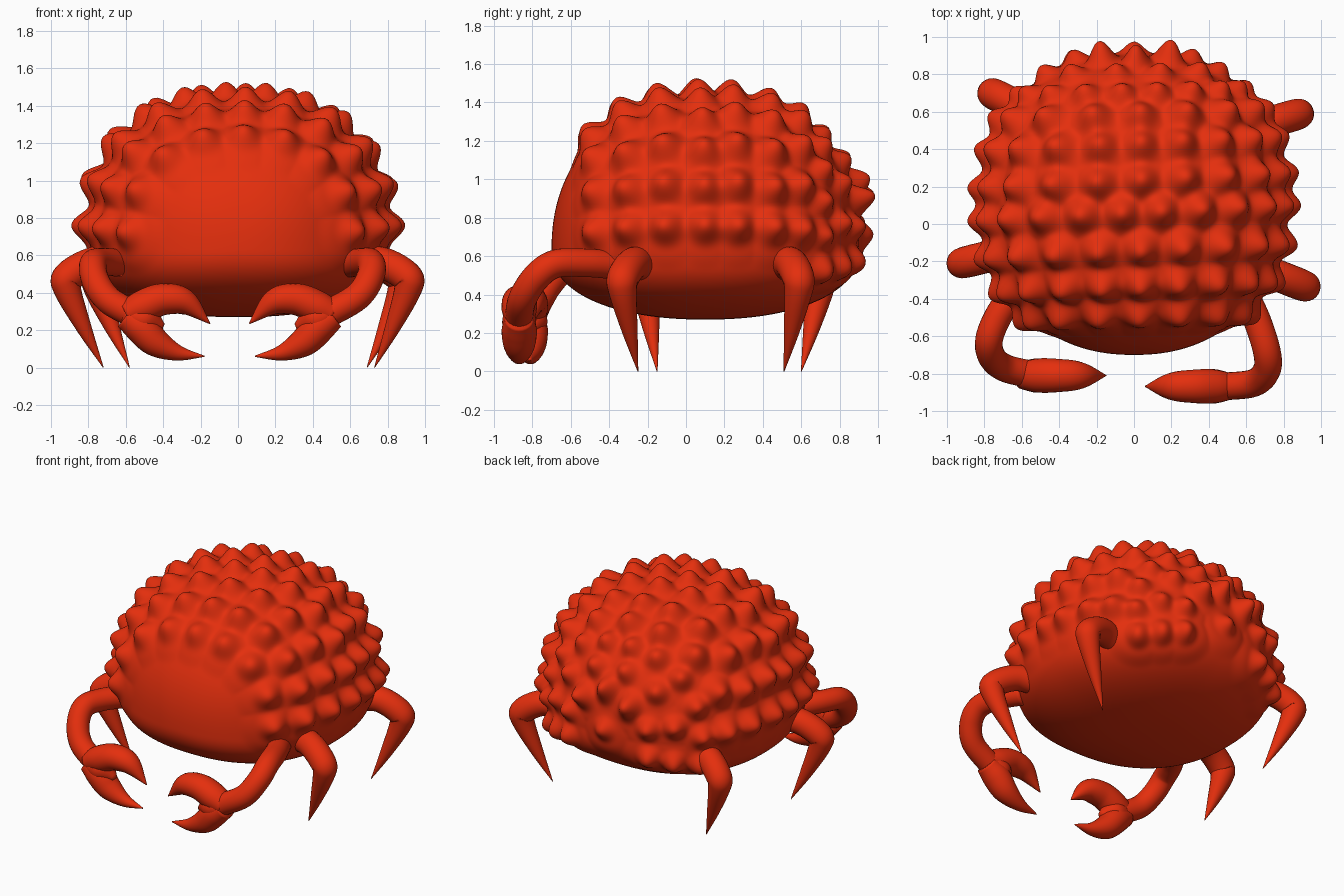
import bpy, bmesh, math
from mathutils import Vector, kdtree

if "Cube" in bpy.data.objects:
    bpy.data.objects.remove(bpy.data.objects["Cube"])

red = bpy.data.materials.new("crab red")
red.diffuse_color = (0.78, 0.028, 0.004, 1)
red.use_nodes = True
red.node_tree.nodes["Principled BSDF"].inputs["Base Color"].default_value = red.diffuse_color


def finish(bm, name):
    bmesh.ops.recalc_face_normals(bm, faces=bm.faces)
    for f in bm.faces:
        f.smooth = True
    me = bpy.data.meshes.new(name)
    bm.to_mesh(me)
    bm.free()
    me.materials.append(red)
    ob = bpy.data.objects.new(name, me)
    bpy.context.collection.objects.link(ob)
    return ob


# ---- tapered tube along a smooth path of (x, y, z, radius) points
def tube(bm, pts, steps=7, sides=24, widen=1.0):
    P = [Vector(p) for p in pts]
    P = [2 * P[0] - P[1]] + P + [2 * P[-1] - P[-2]]
    path = []
    for i in range(1, len(P) - 2):
        a, b, c, d = P[i - 1:i + 3]
        for k in range(steps):
            t = k / steps
            path.append(0.5 * (2 * b + (c - a) * t + (2 * a - 5 * b + 4 * c - d) * t * t
                               + (3 * b - a - 3 * c + d) * t ** 3))
    path.append(P[-2])
    centre = [p.to_3d() for p in path]
    side = Vector((0.31, 0.93, 0.2))
    rings = []
    n = len(path)
    for i, c in enumerate(centre):
        tan = (centre[min(i + 1, n - 1)] - centre[max(i - 1, 0)]).normalized()
        side = (side - tan * side.dot(tan)).normalized()
        up = tan.cross(side)
        r = max(path[i].w, 0.002)
        ring = []
        for j in range(sides):
            a = 2 * math.pi * j / sides
            off = (side * math.cos(a) + up * math.sin(a)) * r
            off.y *= widen
            ring.append(bm.verts.new(c + off))
        rings.append(ring)
    for r0, r1 in zip(rings, rings[1:]):
        for j in range(sides):
            k = (j + 1) % sides
            bm.faces.new((r0[j], r0[k], r1[k], r1[j]))
    bm.faces.new(rings[0])
    bm.faces.new(rings[-1])


# ---- shell: rounded superellipsoid covered in blunt spikes
CENTRE = Vector((0, 0.10, 0.63))
EXP, YEXP = 2.4, 2.2
A, B, UP, DOWN = 0.79, 0.80, 0.79, 0.36


def norm(p):
    c = UP if p.z > 0 else DOWN
    w = abs(p.x / A) ** EXP + abs(p.z / c) ** EXP
    return (w ** (YEXP / EXP) + abs(p.y / B) ** YEXP) ** (1 / YEXP)


def surface(d):
    return d / norm(d)


def normal(p):
    e = 1e-4
    g = [norm(p + Vector([e * (i == j) for j in range(3)]))
         - norm(p - Vector([e * (i == j) for j in range(3)])) for i in range(3)]
    return Vector(g).normalized()


# spikes lie in slightly skewed, staggered arched rows
spikes = []
rows = [-0.475, -0.315, -0.135, 0.06, 0.225, 0.41, 0.56, 0.68, 0.78, 0.85]
for k, y in enumerate(rows):
    s = (1 - abs((y - CENTRE.y) / B) ** YEXP) ** (1 / YEXP)
    back = y > 0.6
    n = max(5, round(2.6 * s / (0.18 if back else 0.21 if k == 0 else 0.235))) + k % 2
    low = math.radians(-10 if back else 9)
    for j in range(n):
        a = low + (math.pi - 2 * low) * j / (n - 1) - 0.05 * math.sin(math.pi * j / (n - 1))
        p = surface(Vector((math.cos(a), 0, math.sin(a)))) * s
        p.y = y - CENTRE.y + 0.05 * p.x
        spikes.append((surface(p), 0.07 if back else 0.075 if k == 0 else 0.09))
for x, z in ((0, 0.40), (0.17, 0.25), (-0.17, 0.25), (0, 0.08)):
    spikes.append((surface(Vector((x, 0.8, z))), 0.06))

tree = kdtree.KDTree(len(spikes))
for i, (p, h) in enumerate(spikes):
    tree.insert(p, i)
tree.balance()


def fade(t):
    return 0.5 + 0.5 * math.cos(math.pi * min(max(t, 0), 1))


# each spike is added on its own, so neighbouring feet merge into ridges
bm = bmesh.new()
bmesh.ops.create_icosphere(bm, subdivisions=7, radius=1)
for v in bm.verts:
    p = surface(v.co.normalized())
    near = tree.find_range(p, 0.24)
    bump = 0
    if near:
        bump = 0.018 * fade((min(n[2] for n in near) - 0.1) / 0.13)
    for _, i, d in near:
        h = spikes[i][1]
        bump += h * fade(d / (0.145 if h > 0.07 else 0.12)) ** 1.5
    v.co = CENTRE + p + normal(p) * bump
finish(bm, "spiky_shell")


# ---- four walking legs: root, knee and tip seen from above
def leg(name, root, knee, tip):
    r, k, t = Vector(root), Vector(knee), Vector(tip)
    m, shin = r.lerp(k, 0.5), k.lerp(t, 0.5)
    bm = bmesh.new()
    tube(bm, [(*r, 0.55, 0.085), (*m, 0.562, 0.085), (*r.lerp(k, 0.93), 0.49, 0.084),
              (*k.lerp(t, 0.06), 0.42, 0.074), (*shin, 0.21, 0.041), (*t, 0.0, 0.002)])
    finish(bm, name)


leg("front_right_leg", (0.60, -0.21), (0.92, -0.335), (0.73, -0.25))
leg("front_left_leg", (-0.60, -0.13), (-0.925, -0.21), (-0.72, -0.15))
leg("back_right_leg", (0.58, 0.50), (0.885, 0.59), (0.69, 0.51))
leg("back_left_leg", (-0.50, 0.57), (-0.76, 0.70), (-0.58, 0.60))


# ---- claw arms
def arm(name, pts):
    bm = bmesh.new()
    tube(bm, [(*p, 0.074) for p in pts])
    finish(bm, name)


arm("right_arm", [(0.60, -0.39, 0.555), (0.66, -0.52, 0.565), (0.71, -0.68, 0.56),
                  (0.71, -0.78, 0.49), (0.64, -0.85, 0.38), (0.47, -0.87, 0.28)])
arm("left_arm", [(-0.64, -0.36, 0.56), (-0.73, -0.50, 0.565), (-0.775, -0.62, 0.55),
                 (-0.76, -0.71, 0.46), (-0.69, -0.77, 0.36), (-0.55, -0.805, 0.28)])


# ---- pincers: a palm and two curved tapered fingers
def pincer(name, sign, shift, y):
    upper = [(0.60, 0.285, 0.07), (0.51, 0.325, 0.088), (0.40, 0.365, 0.085),
             (0.28, 0.348, 0.068), (0.15, 0.235, 0.003)]
    lower = [(0.60, 0.275, 0.07), (0.52, 0.215, 0.088), (0.44, 0.135, 0.078),
             (0.32, 0.078, 0.042), (0.18, 0.06, 0.003)]
    palm = [(0.61, 0.29, 0.05), (0.55, 0.272, 0.08), (0.48, 0.25, 0.08), (0.40, 0.215, 0.02)]
    bm = bmesh.new()
    for part in (upper, lower, palm):
        tube(bm, [(sign * (x - shift), y, z, r) for x, z, r in part], widen=1.04)
    finish(bm, name)


pincer("right_pincer", 1, 0.09, -0.868)
pincer("left_pincer", -1, 0.0, -0.81)
